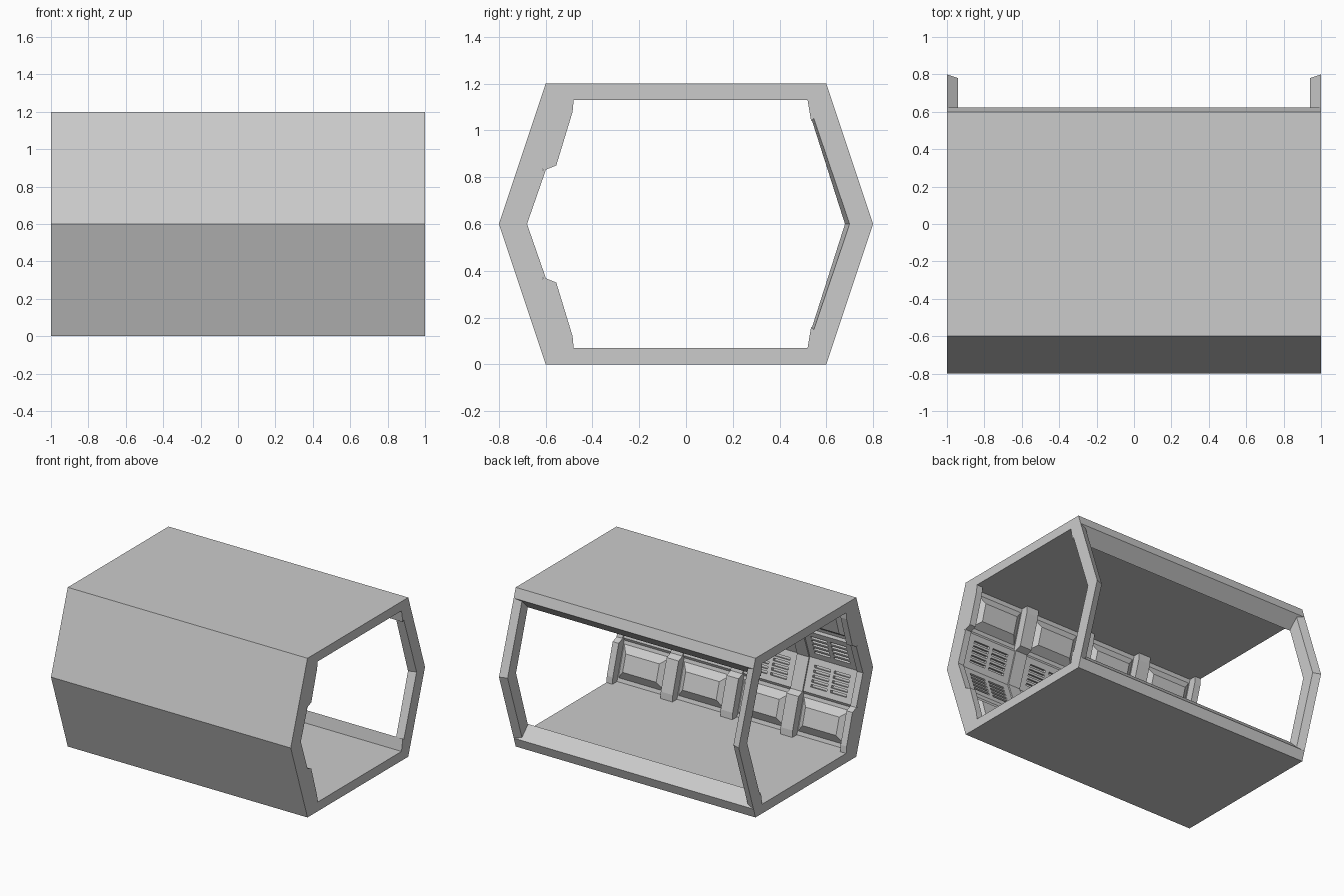
import bpy, bmesh
from mathutils import Vector

if "Cube" in bpy.data.objects:
    bpy.data.objects.remove(bpy.data.objects["Cube"])


def finish(bm, name):
    bmesh.ops.recalc_face_normals(bm, faces=bm.faces)
    me = bpy.data.meshes.new(name)
    bm.to_mesh(me)
    bm.free()
    ob = bpy.data.objects.new(name, me)
    bpy.context.collection.objects.link(ob)
    return ob


def loft(bm, a, b):
    # closed solid between two matching 3D loops
    va, vb = [bm.verts.new(p) for p in a], [bm.verts.new(p) for p in b]
    n = len(a)
    bm.faces.new(va)
    bm.faces.new(vb[::-1])
    for i in range(n):
        j = (i + 1) % n
        bm.faces.new((va[i], vb[i], vb[j], va[j]))


def prism(bm, prof, x0, x1):
    loft(bm, [(x0, y, z) for y, z in prof], [(x1, y, z) for y, z in prof])


def flip(prof):
    return [(y, 1.2 - z) for y, z in prof]


def slant_block(bm, a, b, xs, vs, h0, h1, inset, up):
    # tapered block standing on the slanted wall line a -> b
    a, b = Vector((0, *a)), Vector((0, *b))
    d = (b - a).normalized()
    n = Vector((0, abs(d.z), -d.y if d.z > 0 else d.y))
    if n.dot(d) > 1e-6:
        n.z = -n.z
    loops = []
    for h, i in ((h0, 0), (h1, inset)):
        loop = []
        for x, v in ((xs[0] + i, vs[0] + i), (xs[1] - i, vs[0] + i),
                     (xs[1] - i, vs[1] - i), (xs[0] + i, vs[1] - i)):
            p = a + d * v + n * h
            loop.append((x, p.y, 1.2 - p.z if up else p.z))
        loops.append(loop)
    loft(bm, *loops)


BAYS = (-0.75, -0.25, 0.25, 0.75)
RIBS = ((-1, -0.95), (-0.55, -0.45), (-0.05, 0.05), (0.45, 0.55), (0.95, 1))
MID_A, MID_B = (-0.612, 0.37), (-0.69, 0.6)      # vented part of the wall
LOW_A, LOW_B = (-0.62, 0.35), (-0.535, 0.07)     # padded part of the wall

# Hull: floor, front wall, ceiling and the sills of the back opening
half = [MID_B, MID_A, LOW_A, LOW_B, (0.52, 0.07), (0.535, 0.16),
        (0.624, 0.072), (0.6, 0), (-0.6, 0)]
bm = bmesh.new()
prism(bm, half + [(-0.8, 0.6)] + flip(half[1:])[::-1], -1, 1)
hull = finish(bm, "corridor_hull")

# Vent slots cut into the wall: two columns of five per bay
bm = bmesh.new()
for up in (False, True):
    for bx in BAYS:
        for cx in (bx - 0.082, bx + 0.082):
            for r in range(5):
                v = 0.042 + r * 0.034
                slant_block(bm, MID_A, MID_B, (cx - 0.067, cx + 0.067),
                            (v, v + 0.018), -0.025, 0.02, 0, up)
slots = finish(bm, "vent_slot_cutter")
slots.hide_render = True
slots.hide_viewport = True
mod = hull.modifiers.new("vents", 'BOOLEAN')
mod.operation = 'DIFFERENCE'
mod.solver = 'EXACT'
mod.object = slots

# Ribs, mid strips and padded panels
rib = [(-0.605, 0.37), (-0.555, 0.35), (-0.485, 0.12), (-0.48, 0.065),
       (-0.59, 0.065), (-0.66, 0.34)]
strip = [(-0.6, 0.37), (-0.68, 0.6), (-0.71, 0.6), (-0.64, 0.37)]
ribs, strips, pads = bmesh.new(), bmesh.new(), bmesh.new()
for up in (False, True):
    for x0, x1 in RIBS:
        prism(ribs, flip(rib) if up else rib, x0, x1)
        prism(strips, flip(strip) if up else strip, x0, x1)
    for bx in BAYS:
        slant_block(pads, LOW_A, LOW_B, (bx - 0.2, bx + 0.2),
                    (0.02, 0.27), -0.005, 0.045, 0.06, up)
finish(ribs, "wall_ribs")
finish(strips, "wall_strips")
finish(pads, "wall_pads")

# Bent posts at both ends of the back opening
bm = bmesh.new()
for s in (-1, 1):
    end = [(0.6, 0), (0.8, 0.6), (0.6, 1.2), (0.52, 1.13), (0.70, 0.6), (0.52, 0.07)]
    deep = [(0.59, 0.03), (0.78, 0.6), (0.59, 1.17), (0.53, 1.07), (0.68, 0.6), (0.53, 0.13)]
    loft(bm, [(s, y, z) for y, z in end], [(s * 0.942, y, z) for y, z in deep])
finish(bm, "opening_posts")
